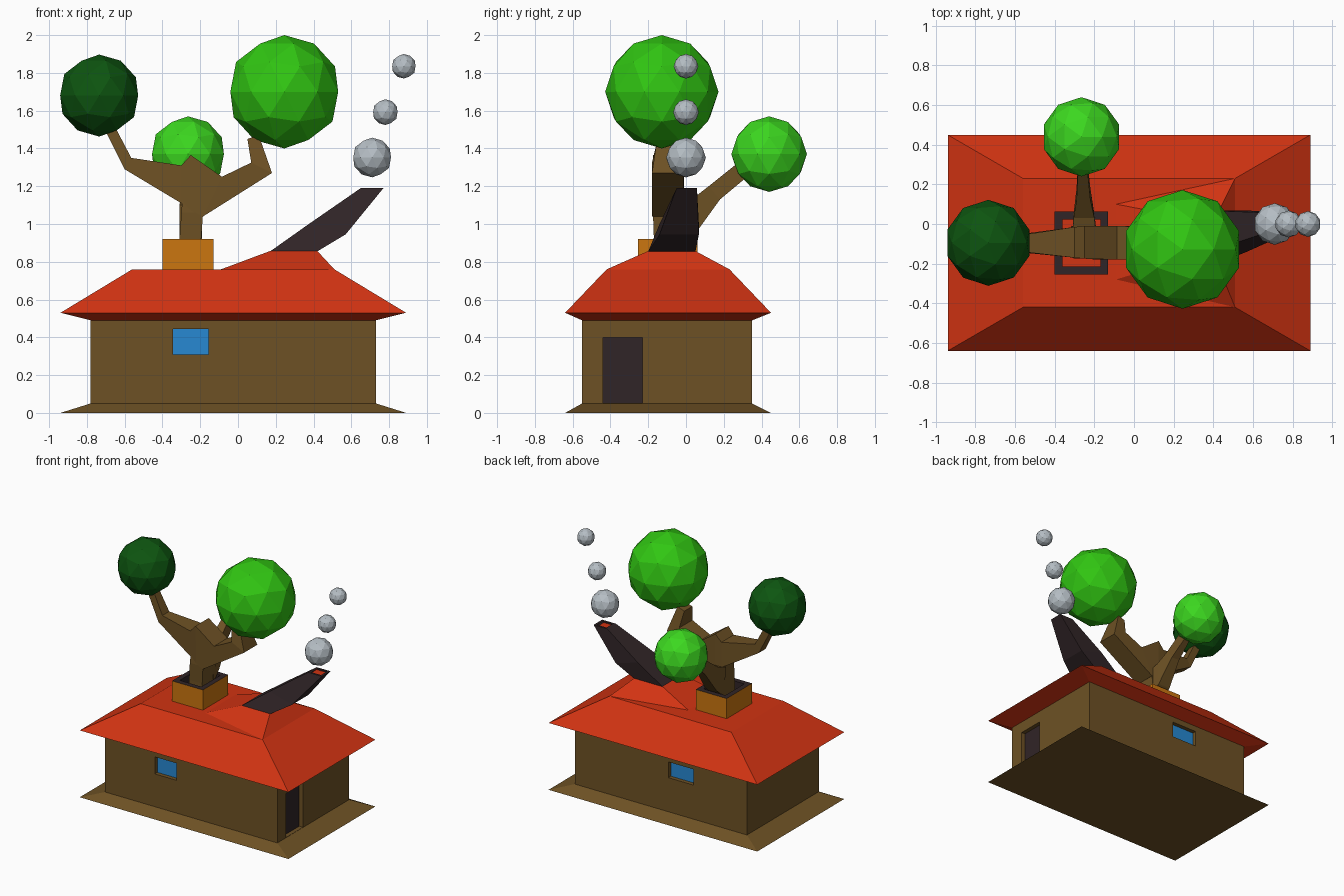
import bpy, bmesh

if "Cube" in bpy.data.objects:
    bpy.data.objects.remove(bpy.data.objects["Cube"])


def material(name, r, g, b):
    m = bpy.data.materials.new(name)
    m.diffuse_color = (r, g, b, 1)
    m.use_nodes = True
    m.node_tree.nodes["Principled BSDF"].inputs["Base Color"].default_value = m.diffuse_color
    return m


RED = material("roof red", 0.64, 0.033, 0.006)
BROWN = material("wood brown", 0.155, 0.083, 0.018)
DARK = material("charcoal", 0.03, 0.018, 0.02)
ORANGE = material("planter orange", 0.60, 0.18, 0.005)
BLUE = material("window blue", 0.02, 0.25, 0.65)
GREEN = material("leaf green", 0.03, 0.56, 0.006)
LIGHT = material("light leaf green", 0.045, 0.68, 0.014)
DEEP = material("deep leaf green", 0.004, 0.09, 0.005)
GREY = material("smoke grey", 0.46, 0.51, 0.55)


def loft(name, rings, mats, band_mats=None, caps=(True, True), end_mat=0):
    """Skin rings of equal length; band_mats gives a material slot per band."""
    bm = bmesh.new()
    vs = [[bm.verts.new(p) for p in r] for r in rings]
    n = len(rings[0])
    for b in range(len(rings) - 1):
        for i in range(n):
            j = (i + 1) % n
            f = bm.faces.new((vs[b][i], vs[b][j], vs[b + 1][j], vs[b + 1][i]))
            f.material_index = band_mats[b] if band_mats else 0
    if caps[0]:
        bm.faces.new(vs[0][::-1])
    if caps[1]:
        bm.faces.new(vs[-1]).material_index = end_mat
    bmesh.ops.recalc_face_normals(bm, faces=bm.faces)
    me = bpy.data.meshes.new(name)
    bm.to_mesh(me)
    bm.free()
    for m in mats:
        me.materials.append(m)
    ob = bpy.data.objects.new(name, me)
    bpy.context.collection.objects.link(ob)
    return ob


def rect(x0, x1, y0, y1, z):
    return [(x0, y0, z), (x1, y0, z), (x1, y1, z), (x0, y1, z)]


def box(name, x0, x1, y0, y1, z0, z1, mat):
    return loft(name, [rect(x0, x1, y0, y1, z0), rect(x0, x1, y0, y1, z1)], [mat])


def xsec(lo, hi, y0, y1):
    """Cross-section through a lower and an upper point in the xz plane."""
    return [(lo[0], y0, lo[1]), (hi[0], y0, hi[1]), (hi[0], y1, hi[1]), (lo[0], y1, lo[1])]


def ysec(lo, hi, x0, x1):
    return [(x0, *lo), (x0, *hi), (x1, *hi), (x1, *lo)]


def ball(name, loc, r, mat):
    bpy.ops.mesh.primitive_ico_sphere_add(subdivisions=2, radius=r, location=loc)
    ob = bpy.context.object
    ob.name = name
    ob.data.materials.append(mat)


# House walls with flared ground skirt
EAVE = (-0.94, 0.89, -0.64, 0.45)
WALL = (-0.78, 0.73, -0.55, 0.35)
house = loft("walls", [rect(*EAVE, 0), rect(*WALL, 0.05), rect(*WALL, 0.49)], [BROWN])

# Recessed door and windows: cut the opening, then set a thin panel at its back
D = 0.04
openings = [
    ("door", (0.73 - D, 0.83, -0.44, -0.23, 0.052, 0.40), (0.73 - D, 0.738 - D, -0.44, -0.23, 0.052, 0.40), DARK),
    ("front_window", (-0.345, -0.155, -0.65, -0.55 + D, 0.31, 0.445),
     (-0.345, -0.155, -0.558 + D, -0.55 + D, 0.31, 0.445), BLUE),
    ("back_window", (-0.31, -0.09, 0.35 - D, 0.45, 0.32, 0.445),
     (-0.31, -0.09, 0.35 - D, 0.358 - D, 0.32, 0.445), BLUE),
]
for name, cut, panel, mat in openings:
    cutter = box(name + "_cutter", *cut, BROWN)
    cutter.hide_render = True
    mod = house.modifiers.new(name, 'BOOLEAN')
    mod.operation, mod.solver, mod.object = 'DIFFERENCE', 'EXACT', cutter
    bpy.context.view_layer.objects.active = house
    bpy.ops.object.modifier_apply(modifier=name)
    bpy.data.objects.remove(cutter)
    box(name, *panel, mat)

# Hipped roof with flat top
loft("roof", [rect(*WALL, 0.49), rect(*EAVE, 0.53), rect(-0.56, 0.51, -0.42, 0.23, 0.76)], [RED])

# Roof hump carrying the crooked chimney
loft("chimney_hump", [[(-0.09, -0.28, 0.76), (0.51, -0.42, 0.76), (0.51, 0.23, 0.76), (-0.09, 0.10, 0.76)],
                      rect(0.17, 0.42, -0.20, 0.05, 0.857)], [RED], caps=(False, True))
loft("chimney", [xsec((0.17, 0.855), (0.42, 0.855), -0.20, 0.05),
                 xsec((0.375, 1.0), (0.57, 0.945), -0.14, 0.068),
                 xsec((0.65, 1.19), (0.77, 1.19), -0.05, 0.058),
                 xsec((0.668, 1.19), (0.752, 1.19), -0.034, 0.042),
                 xsec((0.66, 1.18), (0.744, 1.18), -0.034, 0.042)],
     [DARK, RED], end_mat=1)

# Planter box, open in the middle with dark rim
OUT = (-0.40, -0.13, -0.255, 0.062)
INN = (-0.36, -0.17, -0.215, 0.022)
loft("planter", [rect(*OUT, 0.76), rect(*OUT, 0.92), rect(*INN, 0.92), rect(*INN, 0.762)],
     [ORANGE, DARK], band_mats=[0, 1, 1], caps=(False, False))

# Tree trunk, left-right fork and rear branch
loft("trunk", [rect(-0.315, -0.19, -0.17, -0.01, 0.76), rect(-0.31, -0.195, -0.17, -0.01, 0.92),
               rect(-0.30, -0.185, -0.175, -0.012, 1.06), rect(-0.295, -0.19, -0.17, -0.015, 1.13)], [BROWN])
loft("forked_branches", [
    xsec((-0.73, 1.55), (-0.67, 1.55), -0.125, -0.065),
    xsec((-0.60, 1.29), (-0.565, 1.35), -0.14, -0.055),
    xsec((-0.30, 1.11), (-0.30, 1.31), -0.17, -0.015),
    xsec((-0.245, 1.07), (-0.25, 1.365), -0.175, -0.01),
    xsec((-0.185, 1.04), (-0.085, 1.25), -0.18, -0.01),
    xsec((0.18, 1.27), (0.07, 1.325), -0.18, -0.015),
    xsec((0.11, 1.47), (0.05, 1.45), -0.15, -0.05)], [BROWN])
loft("rear_branch", [
    ysec((-0.03, 0.88), (-0.06, 1.10), -0.31, -0.19),
    ysec((0.05, 0.95), (0.03, 1.13), -0.305, -0.20),
    ysec((0.18, 1.13), (0.12, 1.20), -0.29, -0.22),
    ysec((0.36, 1.28), (0.32, 1.36), -0.28, -0.24)], [BROWN])

# Leaf balls and smoke puffs
ball("big_leaf_ball", (0.245, -0.128, 1.70), 0.30, GREEN)
ball("left_leaf_ball", (-0.735, -0.095, 1.68), 0.217, DEEP)
ball("rear_leaf_ball", (-0.265, 0.44, 1.37), 0.20, LIGHT)
for i, (x, z, r) in enumerate([(0.71, 1.352, 0.105), (0.78, 1.592, 0.068), (0.878, 1.835, 0.065)]):
    ball(f"smoke_puff_{i + 1}", (x, 0, z), r, GREY)
